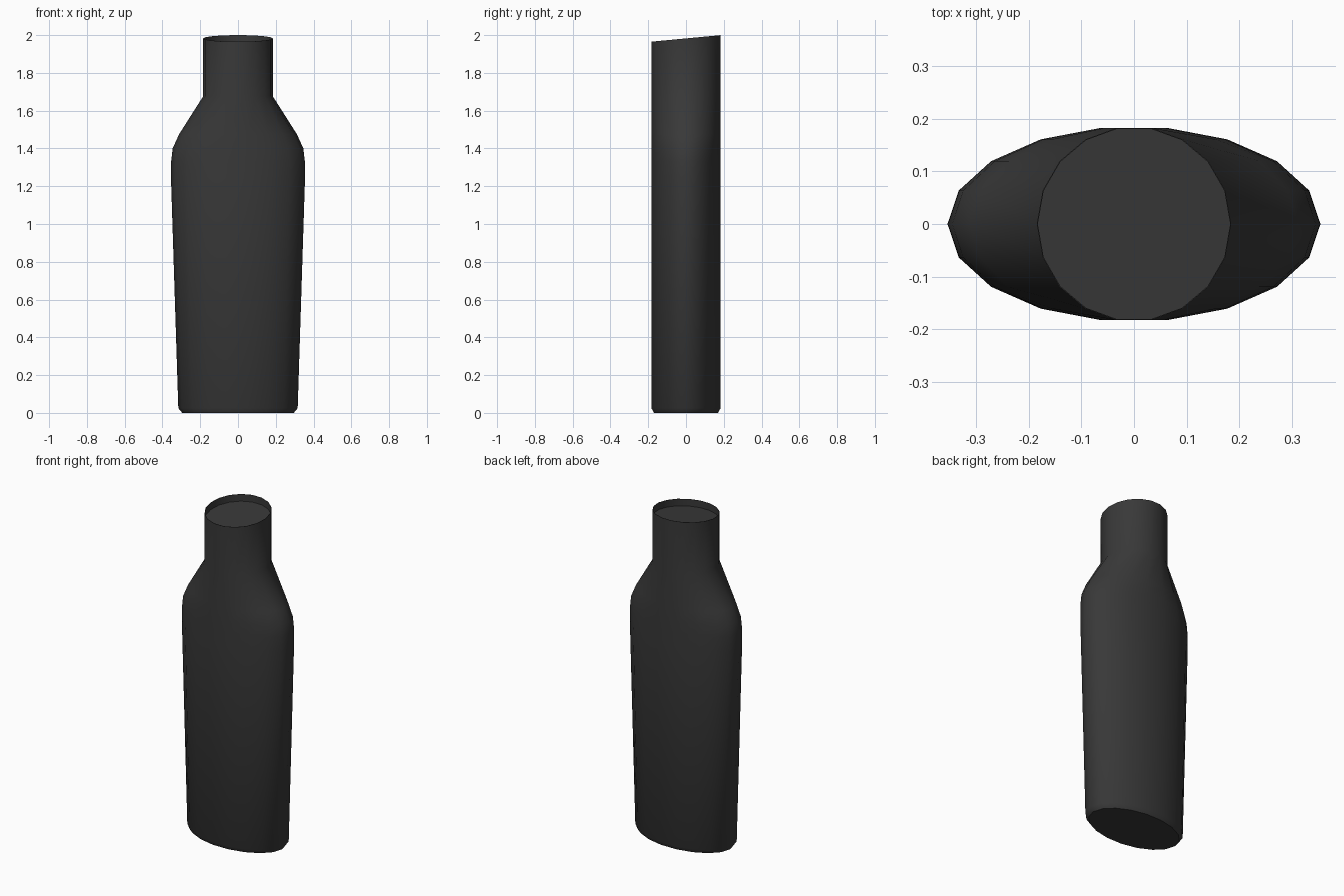
import bpy, bmesh, math

if "Cube" in bpy.data.objects:
    bpy.data.objects.remove(bpy.data.objects["Cube"])

SIDES = 18
RY = 0.186          # constant half depth
SLANT = 0.0175 / RY  # slope of the cut at the mouth


def add_ring(bm, rx, ry, z, slope=0.0):
    ring = []
    for i in range(SIDES):
        a = 2 * math.pi * i / SIDES
        x, y = rx * math.cos(a), ry * math.sin(a)
        ring.append(bm.verts.new((x, y, z + slope * y)))
    return ring


# Profile: half width, half depth, height, slope
profile = [
    (0.295, 0.172, 0.0, 0),
    (0.316, RY, 0.025, 0),
    (0.355, RY, 1.25, 0),
    (0.354, RY, 1.33, 0),
    (0.346, RY, 1.40, 0),
    (0.312, RY, 1.475, 0),
    (0.185, RY, 1.675, 0),
    (0.185, RY, 1.9825, SLANT),   # slanted rim
    (0.183, 0.184, 1.9825, SLANT),
    (0.183, 0.184, 1.94, SLANT),  # shallow recess floor
]

# Oval bottle body lofted through the rings
bm = bmesh.new()
rings = [add_ring(bm, *p) for p in profile]
for a, b in zip(rings, rings[1:]):
    for i in range(SIDES):
        j = (i + 1) % SIDES
        bm.faces.new((a[i], a[j], b[j], b[i]))
bm.faces.new(list(reversed(rings[0])))
bm.faces.new(rings[-1])
bmesh.ops.recalc_face_normals(bm, faces=bm.faces)

mesh = bpy.data.meshes.new("bottle_body")
bm.to_mesh(mesh)
bm.free()
body = bpy.data.objects.new("bottle_body", mesh)
bpy.context.collection.objects.link(body)

# Dark finish
mat = bpy.data.materials.new("dark_grey")
mat.diffuse_color = (0.04, 0.04, 0.04, 1)
mat.use_nodes = True
mat.node_tree.nodes["Principled BSDF"].inputs["Base Color"].default_value = mat.diffuse_color
mesh.materials.append(mat)

# Smooth sides, crisp base and rim
bpy.context.view_layer.objects.active = body
body.select_set(True)
bpy.ops.object.shade_smooth_by_angle(angle=math.radians(39))
